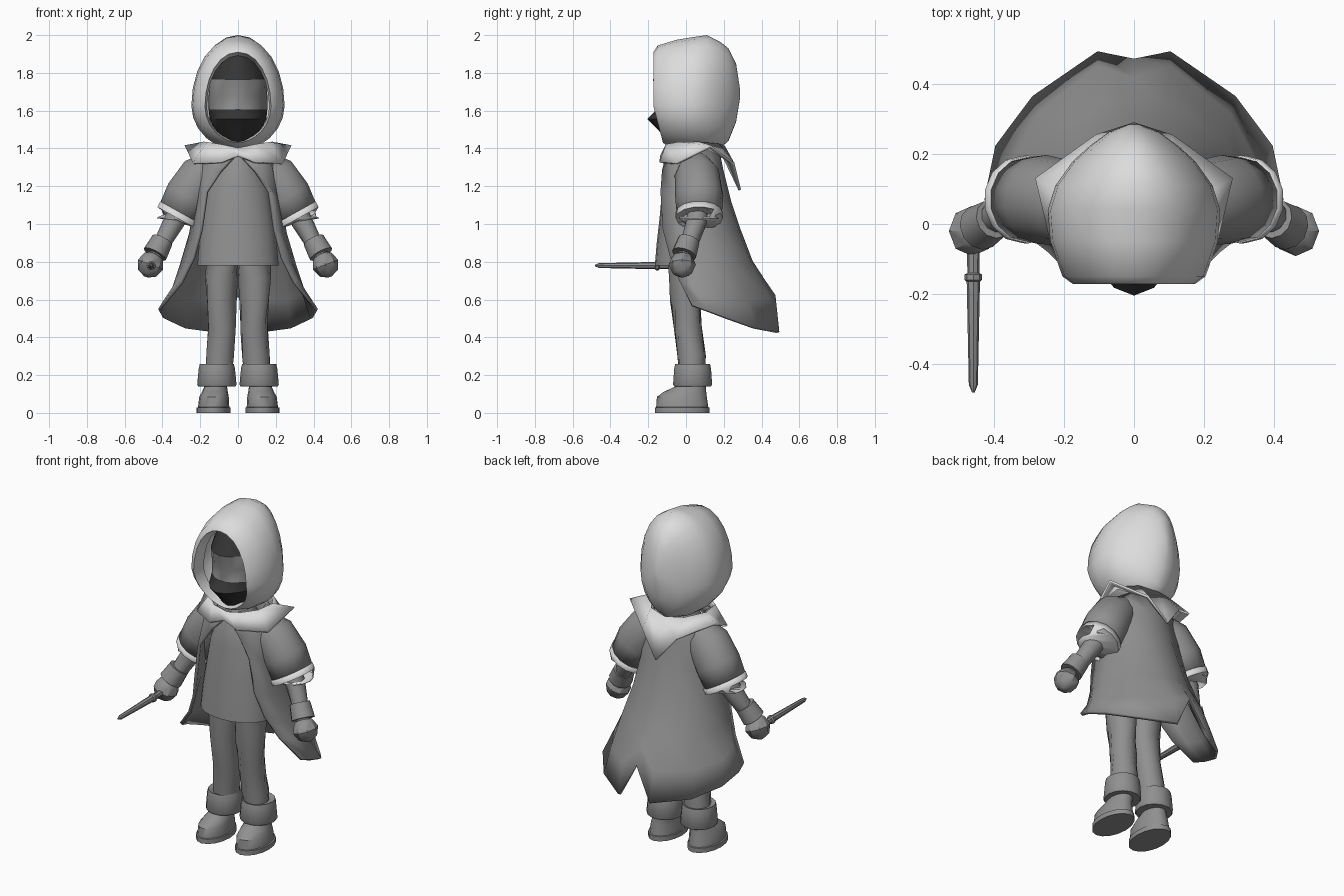
import bpy, bmesh, math
from mathutils import Vector

if "Cube" in bpy.data.objects:
    bpy.data.objects.remove(bpy.data.objects["Cube"])


def colour(name, v):
    m = bpy.data.materials.new(name)
    m.diffuse_color = (v, v, v, 1)
    m.use_nodes = True
    m.node_tree.nodes["Principled BSDF"].inputs["Base Color"].default_value = m.diffuse_color
    return m


LIGHT = colour("pale cloth", 0.72)
GREY = colour("grey cloth", 0.28)
DARK = colour("charcoal", 0.035)


def make(name, bm, mats, rule=None, angle=40, solid=0):
    bmesh.ops.remove_doubles(bm, verts=bm.verts, dist=0.0005)
    bmesh.ops.recalc_face_normals(bm, faces=bm.faces)
    if rule:
        for f in bm.faces:
            f.material_index = rule(f.calc_center_median())
    me = bpy.data.meshes.new(name)
    bm.to_mesh(me)
    bm.free()
    ob = bpy.data.objects.new(name, me)
    bpy.context.collection.objects.link(ob)
    for m in mats:
        me.materials.append(m)
    if solid:
        mod = ob.modifiers.new("thickness", 'SOLIDIFY')
        mod.thickness, mod.offset = solid, 0
    bpy.ops.object.select_all(action='DESELECT')
    ob.select_set(True)
    bpy.context.view_layer.objects.active = ob
    bpy.ops.object.shade_smooth_by_angle(angle=math.radians(angle))
    return ob


def loft(name, rings, mats, closed=True, caps=(True, True), **kw):
    """Skin a list of equally long point rows."""
    bm = bmesh.new()
    rows = [[bm.verts.new(p) for p in r] for r in rings]
    n = len(rows[0])
    for a, b in zip(rows, rows[1:]):
        for i in range(n if closed else n - 1):
            j = (i + 1) % n
            bm.faces.new((a[i], a[j], b[j], b[i]))
    if closed:
        for row, cap in ((rows[0], caps[0]), (rows[-1], caps[1])):
            if cap:
                bm.faces.new(row)
    return make(name, bm, mats, **kw)


def flat_ring(cx, cy, z, rx, ry, n=16):
    return [(cx + rx * math.cos(2 * math.pi * i / n),
             cy + ry * math.sin(2 * math.pi * i / n), z) for i in range(n)]


def tube(name, path, mats, n=10, caps=(True, True), **kw):
    """Round sections (x, y, z, radius) set square to the path."""
    pts = [Vector(p[:3]) for p in path]
    rings = []
    for i, p in enumerate(path):
        d = (pts[min(i + 1, len(pts) - 1)] - pts[max(i - 1, 0)]).normalized()
        q = d.to_track_quat('Z', 'Y')
        rings.append([pts[i] + q @ Vector(c) for c in flat_ring(0, 0, 0, p[3], p[3], n)])
    return loft(name, rings, mats, caps=caps, **kw)


def both(half):
    """Mirror a half row that ends on the centre line."""
    return half + [(-x, y, z) for x, y, z in half[-2::-1]]


# Hood: upright sections from the face opening to the back
def hood_ring(y, hw, top, bot, lean=0.0, n=24):
    ring = []
    for i in range(n):
        t = 2 * math.pi * i / n
        c, s = math.cos(t), math.sin(t)
        wide = 0.40 * (top - bot)
        z = bot + wide + (s * (top - bot - wide) if s > 0 else s * wide)
        x = hw * math.copysign(abs(c) ** (0.95 if s > 0 else 1.1), c)
        ring.append((x, y + lean * max(0, -s), z))
    return ring


loft("hood", [hood_ring(*r) for r in (
    (-.09, .165, 1.89, 1.44, .03), (-.172, .175, 1.91, 1.43, .05), (-.15, .205, 1.945, 1.415, .05),
    (-.05, .24, 1.975, 1.40), (.04, .247, 1.99, 1.385), (.11, .225, 2.0, 1.38),
    (.18, .175, 1.965, 1.40), (.225, .125, 1.93, 1.44), (.265, .07, 1.85, 1.54),
    (.285, .015, 1.72, 1.66))], [LIGHT], caps=(False, True), angle=60)

# Head: dark hair, paler eye band, dark pointed mask
head = []
for z, hw, front in ((1.40, .05, -.05), (1.45, .08, -.115), (1.49, .12, -.14), (1.555, .15, -.205),
                     (1.605, .155, -.155), (1.68, .155, -.155), (1.765, .152, -.175),
                     (1.80, .145, -.145), (1.87, .11, -.12), (1.93, .04, -.06)):
    ring = flat_ring(0, .02, z, hw, .13)
    for i, (x, y, _) in enumerate(ring):
        if y < .02:
            k = (.02 - y) / .13
            ring[i] = (x, .02 + (front - .02) * (k * k * .35 + k * .65), z)
    head.append(ring)
loft("head", head, [DARK, GREY], rule=lambda c: int(1.605 < c.z < 1.77), angle=35)

# Collar: pale strip with shoulder points and a long back point
inner = [(0, -.10, 1.40), (.09, -.10, 1.42), (.16, -.04, 1.43), (.18, .07, 1.43), (.11, .17, 1.42), (0, .20, 1.41)]
outer = [(0, -.13, 1.36), (.09, -.135, 1.325), (.235, -.05, 1.32), (.28, .13, 1.41), (.11, .25, 1.32), (0, .285, 1.18)]
loft("collar", [both(inner), both(outer)], [LIGHT], closed=False, angle=50, solid=.014)

# Tunic
loft("tunic", [flat_ring(0, (f + b) / 2, z, rx, (b - f) / 2, 20) for z, rx, f, b in (
    (.78, .215, -.165, .13), (.90, .205, -.155, .13), (1.03, .19, -.14, .14),
    (1.20, .165, -.125, .15), (1.30, .12, -.11, .15), (1.39, .06, -.07, .12))], [GREY])

# Cape: rows from the neck to the flared hem, split at the back
loft("cape", [both(r) for r in (
    [(.015, -.10, 1.36), (.10, -.07, 1.39), (.14, .03, 1.40), (.11, .12, 1.40), (.05, .16, 1.40), (0, .165, 1.40)],
    [(.09, -.12, 1.28), (.17, -.06, 1.32), (.20, .05, 1.34), (.15, .14, 1.32), (.06, .18, 1.28), (0, .19, 1.28)],
    [(.165, -.13, 1.17), (.20, -.06, 1.14), (.22, .05, 1.12), (.17, .17, 1.12), (.07, .22, 1.12), (0, .23, 1.12)],
    [(.195, -.12, .97), (.23, -.03, .95), (.25, .08, .95), (.20, .20, .95), (.08, .275, .95), (0, .28, .97)],
    [(.235, -.08, .82), (.28, .00, .79), (.30, .11, .78), (.24, .25, .78), (.09, .34, .78), (0, .345, .80)],
    [(.30, -.03, .69), (.34, .05, .66), (.35, .16, .63), (.27, .31, .60), (.10, .445, .60), (0, .41, .70)],
    [(.40, .03, .57), (.415, .10, .545), (.39, .22, .50), (.285, .36, .45), (.10, .487, .425), (0, .465, .62)])],
    [GREY], closed=False, angle=50, solid=.018)

for s, side in ((1, "left"), (-1, "right")):
    # Arm: bell sleeve, pale trim, forearm, wrist cuff, hand
    tube(side + "_sleeve", [(s * .12, .05, 1.31, .08), (s * .19, .06, 1.255, .115), (s * .26, .07, 1.15, .122),
                            (s * .315, .07, 1.045, .113)], [GREY], 14, caps=(True, False), solid=.012)
    tube(side + "_sleeve_trim", [(s * .304, .07, 1.06, .122), (s * .319, .07, 1.033, .122),
                                 (s * .319, .07, 1.033, .108)], [LIGHT], 14, caps=(False, False), solid=.008)
    tube(side + "_forearm", [(s * .27, .07, 1.14, .06), (s * .34, .055, 1.01, .056), (s * .39, .025, .92, .048),
                             (s * .44, -.01, .83, .04)], [GREY])
    tube(side + "_wrist_cuff", [(s * .40, .015, .915, .058), (s * .44, -.01, .84, .066)], [GREY], 12)
    tube(side + "_hand", [(s * (.463 + .025 * k), -.02, .785 - .065 * k, .072 * math.sqrt(max(.02, 1 - k * k)))
                          for k in (-1, -.7, 0, .7, 1)], [GREY], 8)

    # Leg, boot cuff and boot
    tube(side + "_leg", [(s * .085, -.01, .84, .09), (s * .088, -.005, .72, .087), (s * .085, -.005, .60, .08),
                         (s * .085, .01, .45, .074), (s * .095, .03, .30, .075), (s * .105, .035, .15, .068)],
         [GREY], 14)
    loft(side + "_boot_cuff", [flat_ring(s * .112, .035, z, rx, ry, 14) for z, rx, ry in (
        (.14, .098, .10), (.15, .104, .106), (.235, .096, .10), (.26, .09, .094), (.25, .07, .07))], [GREY])
    loft(side + "_boot", [flat_ring(s * cx, cy, z, rx, ry) for cx, cy, z, rx, ry in (
        (.13, -.02, 0, .09, .145), (.13, -.02, .028, .09, .145), (.129, -.02, .03, .083, .138),
        (.127, -.022, .085, .078, .132), (.122, -.005, .112, .068, .112), (.118, .025, .14, .06, .08),
        (.115, .035, .18, .055, .07))], [GREY])

# Wand held forward in one hand
tube("wand", [(-.46, y, .78, r) for y, r in (
    (-.05, .019), (-.14, .017), (-.145, .025), (-.16, .025), (-.165, .019), (-.46, .013), (-.482, .004))],
     [GREY], 8)
